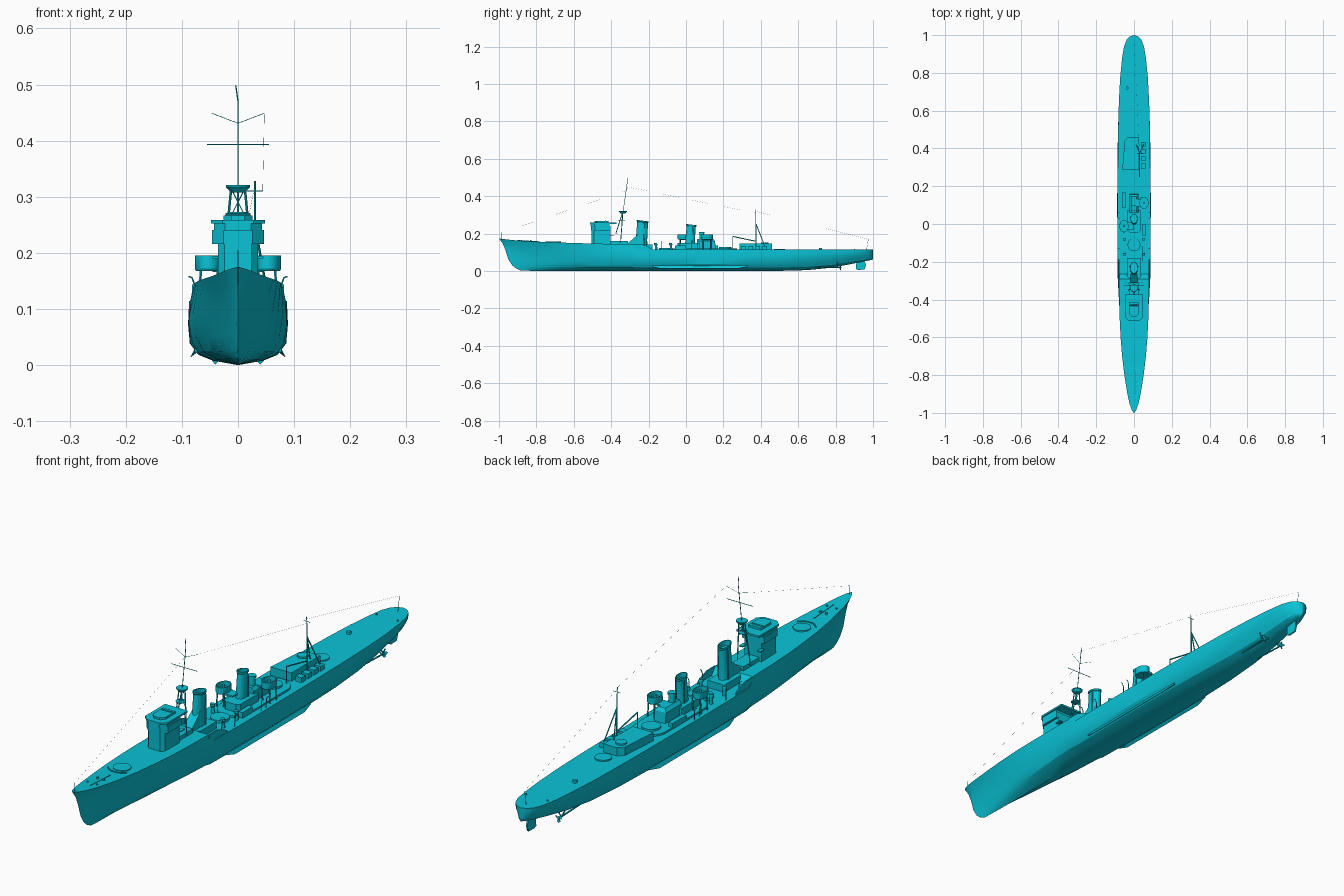
import bpy, bmesh, math
from mathutils import Vector

paint = bpy.data.materials.new("cyan_paint")
paint.diffuse_color = (.003, .55, .68, 1)

def make(name, bm, smooth=True):
    bmesh.ops.remove_doubles(bm, verts=bm.verts, dist=1e-6)
    bmesh.ops.dissolve_degenerate(bm, edges=bm.edges, dist=1e-6)
    bmesh.ops.recalc_face_normals(bm, faces=bm.faces)
    me = bpy.data.meshes.new(name)
    bm.to_mesh(me)
    bm.free()
    me.materials.append(paint)
    ob = bpy.data.objects.new(name, me)
    bpy.context.collection.objects.link(ob)
    if smooth:
        bpy.ops.object.select_all(action='DESELECT')
        bpy.context.view_layer.objects.active = ob
        ob.select_set(True)
        bpy.ops.object.shade_smooth_by_angle(angle=math.radians(30))
    return ob

def loft(name, rings, smooth=True):
    bm = bmesh.new()
    rows = [[bm.verts.new(p) for p in r] for r in rings]
    n = len(rows[0])
    for a, b in zip(rows, rows[1:]):
        for i in range(n):
            bm.faces.new((a[i], a[(i + 1) % n], b[(i + 1) % n], b[i]))
    bm.faces.new(rows[0])
    bm.faces.new(rows[-1])
    return make(name, bm, smooth)

def prism(name, pts, z0, z1):
    return loft(name, [[(x, y, z) for x, y in pts] for z in (z0, z1)], False)

def box(name, x0, x1, y0, y1, z0, z1):
    return prism(name, [(x0, y0), (x1, y0), (x1, y1), (x0, y1)], z0, z1)

def oval(x, y, rx, ry, n=24):
    return [(x + rx * math.cos(2 * math.pi * i / n), y + ry * math.sin(2 * math.pi * i / n)) for i in range(n)]

def turned(name, x, y, prof, ratio=1.0, n=24):
    """Oval sections from (radius, z, y shift) steps."""
    return loft(name, [[(a, b, z) for a, b in oval(x, y + s, r, r * ratio, n)] for r, z, s in prof])

def disc(name, x, y, r, z0, z1):
    return turned(name, x, y, [(r, z0, 0), (r, z1, 0)])

def rod(name, pts, r=0.001, n=6):
    pts = [Vector(p) for p in pts]
    rings = []
    for i, p in enumerate(pts):
        d = (pts[min(i + 1, len(pts) - 1)] - pts[max(i - 1, 0)]).normalized()
        u = d.orthogonal().normalized() if abs(d.x) > .99 else d.cross(Vector((1, 0, 0))).normalized()
        v = d.cross(u)
        rings.append([p + r * (u * math.cos(k * math.tau / n) + v * math.sin(k * math.tau / n)) for k in range(n)])
    return loft(name, rings)

# Hull stations: y, keel z, deck z, half width at deck, middle, bilge
stations = [
    (-1.0, .004, .175, .001, .000, .000), (-.985, .003, .172, .012, .003, .002), (-.95, .002, .168, .024, .009, .006),
    (-.9, .001, .163, .035, .018, .012), (-.8, .0, .157, .051, .033, .024), (-.7, 0, .153, .063, .049, .038),
    (-.6, 0, .150, .071, .062, .052), (-.5, 0, .147, .076, .072, .064), (-.4, 0, .145, .078, .080, .074),
    (-.29, 0, .144, .079, .086, .081), (-.265, 0, .115, .085, .087, .082), (-.1, 0, .114, .087, .088, .085),
    (.1, 0, .114, .087, .089, .086), (.3, 0, .114, .086, .088, .084), (.5, .001, .114, .084, .085, .077),
    (.65, .005, .114, .080, .079, .066), (.78, .018, .114, .073, .070, .054), (.88, .037, .114, .063, .060, .045),
    (.94, .049, .115, .053, .050, .037), (.975, .056, .115, .039, .036, .027), (.993, .060, .115, .021, .019, .014),
    (1.0, .063, .115, .001, .001, .001)]
levels = [0, .07, .16, .34, .64, .84, 1]
stem = [-.888, -.912, -.93, -.95, -.966, -.980, -1]
rings = []
for y, zk, zd, wd, wm, wl in stations:
    side = []
    for f, s, w in zip(levels, stem, (0, .52 * wl, .82 * wl, wl, wm, (wd + wm) / 2, wd)):
        yy = -.6 + (y + .6) * (s + .6) / -.4 if y < -.6 else y
        side.append((w, yy, zk + f * (zd - zk)))
    rings.append([(-x, a, z) for x, a, z in side[:0:-1]] + side)
loft("hull", rings)

# Underwater fittings
loft("rudder", [[(w * c, y, z) for c, y, z in ((1, .908, .012), (1, .92, .006), (1, .955, .008), (1, .962, .03),
     (1, .955, .06), (1, .912, .06))] for w in (-.003, .003)], False)
for s in (-1, 1):
    loft("bilge_keel", [[(s * .077, y, .03), (s * (.077 + d), y, .024 - d * 1.3), (s * .071, y, .024)]
         for y, d in ((-.18, .0005), (-.14, .008), (.28, .008), (.33, .0005))], False)
    rod("propeller_shaft", [(s * .035, .6, .022), (s * .04, .83, .018)], .003, 10)
    turned("propeller_hub", s * .04, .825, [(.004, .012, 0), (.005, .018, 0), (.003, .025, 0)])
    for k in range(3):
        a = math.tau * k / 3 + .5
        blade = [(s * .04 + r * math.cos(a + t), .825 + 8 * t * .0006, .018 + r * math.sin(a + t))
                 for r, t in ((.004, -.4), (.012, -.55), (.017, 0), (.012, .55), (.004, .4))]
        loft("propeller_blade", [[(x, y + d, z) for x, y, z in blade] for d in (0, .001)], False)
    for dx in (.02, .055):
        rod("shaft_strut", [(s * .04, .81, .018), (s * dx, .81, .045)], .0025)

# Gun and torpedo base discs on deck
disc("fore_gun_base", 0, -.7, .032, .145, .157)
disc("aft_gun_base", 0, .5, .03, .11, .119)
disc("stern_winch", -.035, .72, .008, .112, .124)
arc = [(r * math.cos(a), -.7 + r * math.sin(a)) for r, sg in ((.05, 1), (.046, -1))
       for a in [math.radians(270 + sg * (-55 + 11 * i)) for i in range(11)]]
prism("breakwater", arc, .145, .158)

# Raised torpedo platform between second funnel and aft house
track = [(.062 * math.cos(a), (.21 if math.sin(a) >= 0 else -.02) + .062 * math.sin(a))
         for a in [math.tau * (i + .5) / 32 for i in range(32)]]
prism("torpedo_deck", track, .110, .121)
disc("aft_torpedo_base", 0, .21, .034, .115, .128)
disc("fore_torpedo_base", 0, -.11, .034, .11, .124)

# Bridge
def bridge_plan(w, y0, y1, c):
    return [(-w + c, y0), (w - c, y0), (w, y0 + c), (w, y1), (-w, y1), (-w, y0 + c)]
prism("bridge_base", bridge_plan(.036, -.505, -.405, .012), .14, .222)
prism("bridge_wheelhouse", bridge_plan(.046, -.507, -.405, .02), .216, .241)
prism("bridge_window_band", bridge_plan(.043, -.51, -.41, .02), .24, .254)
prism("bridge_roof", bridge_plan(.048, -.512, -.372, .02), .252, .259)
prism("bridge_top", bridge_plan(.026, -.49, -.415, .014), .257, .267)
rod("rangefinder", [(-.022, -.43, .268), (.022, -.43, .268)], .003, 8)
box("bridge_rear_house", -.026, .026, -.405, -.31, .14, .16)
for s in (-1, 1):
    box("signal_platform", s * .03, s * .045, -.41, -.385, .19, .194)

# Foremast
for x, y, z in ((-.028, -.35, .15), (.028, -.35, .15), (0, -.375, .2)):
    rod("foremast_leg", [(x, y, z), (x * .42, -.337, .32)], .0022, 8)
for s in (-1, 1):
    rod("foremast_brace", [(s * .018, -.345, .255), (-s * .011, -.337, .312)], .001)
turned("foremast_lookout", 0, -.337, [(.012, .308, 0), (.021, .317, 0), (.021, .321, 0)], 1, 12)
turned("foremast_lower_platform", 0, -.345, [(.018, .27, 0), (.018, .273, 0)], 1, 12)
rod("foremast_pole", [(0, -.345, .26), (0, -.32, .43), (0, -.315, .47), (-.004, -.313, .498)], .0013)
rod("foremast_yard", [(-.055, -.325, .393), (.055, -.325, .393)], .0011)
for s in (-1, 1):
    rod("foremast_gaff", [(0, -.32, .431), (s * .047, -.31, .449)], .0006, 4)

# Funnels with casings and rims
def funnel(tag, y, w, ratio, top):
    prof = [(w * 1.1, .11, 0), (w, .165, 0), (w * .95, top - .015, .006), (w * 1.06, top - .012, .006), (w * 1.06, top - .006, .006)]
    rs = [[(a, b, z - (b - y) * .12 * (i > 1)) for a, b in oval(0, y + s, r, r * ratio)] for i, (r, z, s) in enumerate(prof)]
    rs.append([(a * .86, y + .006 + (b - y - .006) * .86, z) for a, b, z in rs[-1]])
    rs.append([(a, b, z - .02) for a, b, z in rs[-1]])
    loft(tag + "_funnel", rs)
    for s in (-1, 1):
        rod(tag + "_steam_pipe", [(s * w * 1.1, y + .012, .12), (s * w * 1.06, y + .016, top - .02)], .0022)
funnel("fore", -.238, .019, 1.6, .276)
funnel("aft", .022, .017, 1.5, .255)
prism("fore_funnel_casing", bridge_plan(.036, -.29, -.18, .012), .11, .142)
loft("fore_boiler_trunk", [[(x * w, y, z) for x, z in ((-1, .13), (1, .13), (1, h), (-1, h))]
     for y, w, h in ((-.31, .018, .15), (-.28, .018, .175), (-.24, .016, .212))], False)
prism("aft_funnel_casing", bridge_plan(.034, -.045, .075, .012), .11, .15)

# Amidships house and searchlight
loft("amidships_house", [[(x, y, z) for x, y in ((-w, .06), (w, .06), (w, e), (-w, e))]
     for z, w, e in ((.115, .024, .16), (.16, .024, .155), (.172, .014, .145))], False)
disc("searchlight_tower", 0, .085, .012, .165, .2)
disc("searchlight", 0, .085, .015, .2, .208)
# Staggered side gun tubs
for s, ty in ((-1, -.012), (1, .112)):
    turned("gun_tub", s * .053, ty, [(.022, .168, 0), (.024, .172, 0), (.024, .195, 0), (.022, .195, 0), (.022, .176, 0)], 1.35)
    disc("gun_pedestal", s * .053, ty, .005, .17, .195)
    box("tub_walkway", min(0, s * .045), max(0, s * .045), ty - .02, ty + .02, .166, .172)
    for dx, y in ((.07, ty - .018), (.07, ty + .02), (.04, ty - .02), (.04, ty + .025)):
        rod("tub_support", [(s * dx, y, .11), (s * (dx - .004), y, .17)], .0025)

# Deck edge fittings on both sides
for s in (-1, 1):
    for y in (-.21, -.13, .03, .06):
        rod("boat_davit", [(s * .077, y, .112), (s * .078, y, .145), (s * .082, y, .156), (s * .088, y, .158)], .0016)
    for y in (-.16, -.08):
        turned("ventilator", s * .05, y, [(.007, .112, 0), (.006, .135, 0), (.009, .141, -.002), (.008, .15, -.003)], 1, 12)
    # Sloping forecastle side screens and torpedo lockers
    loft("side_screen", [[(x * s, y, z) for y, z in ((-.29, .11), (-.17, .11), (-.2, .13), (-.24, .144), (-.29, .144))]
         for x in (.078, .082)], False)
    box("torpedo_locker", s * .044, s * .062, -.06 if s > 0 else .085, .0 if s > 0 else .17, .112, .136)
    disc("bollard", s * .02, -.88, .003, .16, .166)
    disc("capstan", s * .012, -.83, .005, .155, .165)
    disc("stern_bollard", s * .045, .9, .003, .112, .119)
rod("anchor_chain", [(.006, -.9, .164), (.006, -.78, .157)], .0015)

# Aft deckhouse
prism("aft_house", [(-.062, .285), (.026, .285), (.026, .46), (-.03, .46), (-.05, .44)], .11, .146)
disc("aft_gun_platform", -.02, .42, .02, .145, .152)
for i in range(4):
    box("ready_locker", .036, .062, .295 + i * .038, .32 + i * .038, .112, .133)

# Mainmast with boom
for x, y in ((.03, .375), (.008, .43), (.055, .43)):
    rod("mainmast_leg", [(x, y, .112), (.03, .375, .25)], .0022, 8)
rod("mainmast_pole", [(.03, .375, .11), (.03, .372, .328)], .0017, 8)
rod("mainmast_yard", [(.016, .374, .31), (.044, .374, .31)], .001)
rod("boat_boom", [(.03, .37, .16), (.03, .25, .185)], .0026, 8)
rod("boom_post", [(.03, .25, .185), (.03, .25, .112)], .002)

# Flag staffs and aerial wires
rod("bow_staff", [(0, -.985, .17), (0, -.985, .205)], .001)
rod("stern_staff", [(0, .965, .112), (0, .975, .17)], .0008)
for a, b in (((0, -.985, .205), (0, -.32, .43)), ((.047, -.31, .449), (.044, .374, .31)),
             ((.03, .372, .32), (0, .975, .17))):
    rod("aerial_wire", [a, b], .0002, 3)
